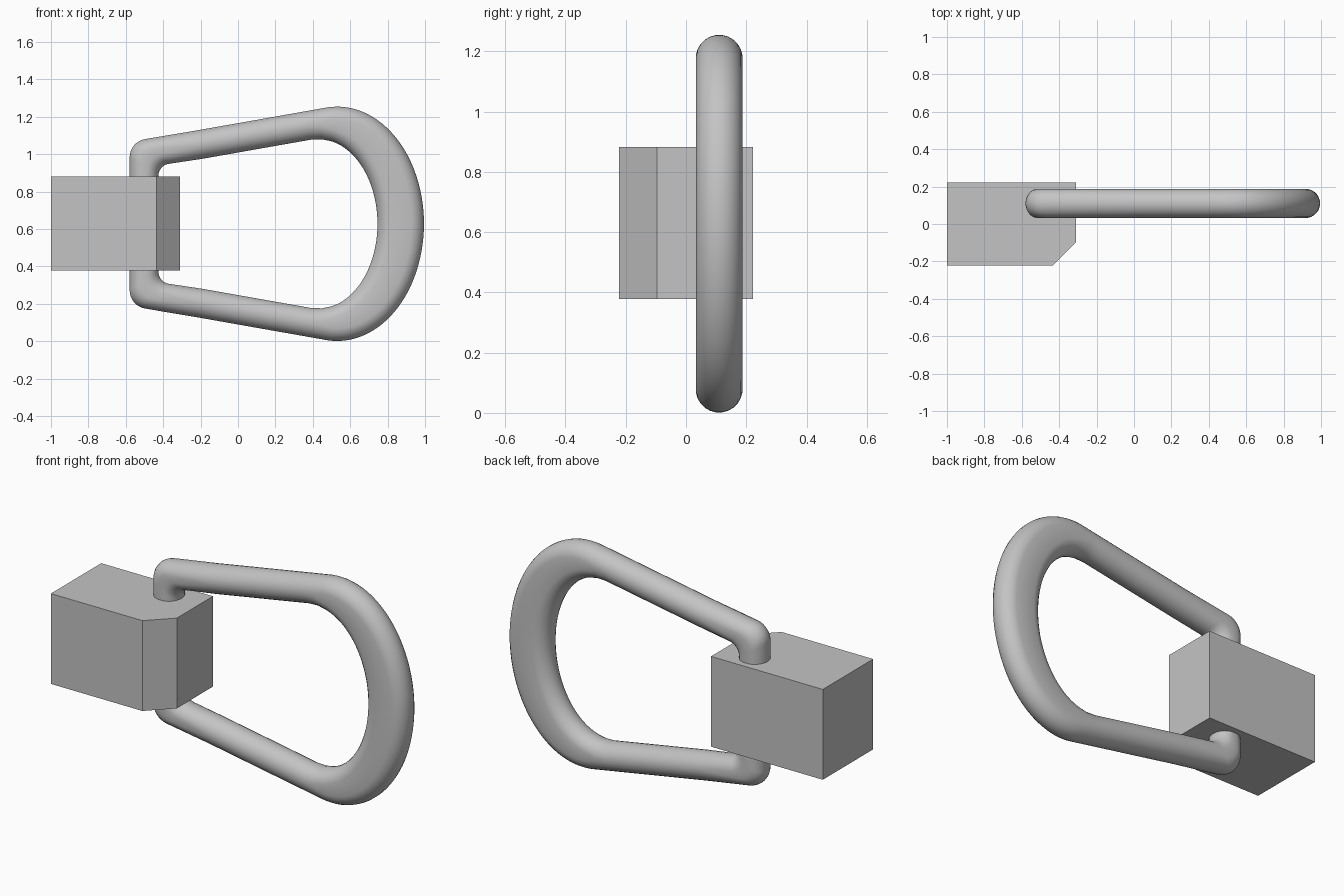
import bpy, bmesh, math
from mathutils import Vector

if "Cube" in bpy.data.objects:
    bpy.data.objects.remove(bpy.data.objects["Cube"], do_unlink=True)

MID_Z, RING_Y, R = 0.628, 0.11, 0.078
SLOPE = math.radians(10)
OUTER = (0.53, 0.465, 0.627)   # centre x, radius x, radius z
INNER = (0.43, 0.315, 0.452)

grey = bpy.data.materials.new("light grey")
grey.use_nodes = True
grey.diffuse_color = (0.55, 0.55, 0.55, 1)
grey.node_tree.nodes["Principled BSDF"].inputs["Base Color"].default_value = (0.55, 0.55, 0.55, 1)


def make_object(name, bm):
    bmesh.ops.recalc_face_normals(bm, faces=bm.faces)
    mesh = bpy.data.meshes.new(name)
    bm.to_mesh(mesh)
    bm.free()
    mesh.materials.append(grey)
    obj = bpy.data.objects.new(name, mesh)
    bpy.context.collection.objects.link(obj)
    return obj


def direction(angle):
    return Vector((math.cos(angle), math.sin(angle)))


def bow_point(angle):
    """Point of the outer ellipse whose normal has this angle."""
    cx, a, b = OUTER
    n = direction(angle)
    k = math.hypot(a * n.x, b * n.y)
    return Vector((cx + a * a * n.x / k, b * b * n.y / k))


def inner_point(p, n):
    """Inner outline hit when going inward from p along the normal."""
    cx, a, b = INNER
    px, pz, dx, dz = (p.x - cx) / a, p.y / b, -n.x / a, -n.y / b
    qa, qb, qc = dx * dx + dz * dz, px * dx + pz * dz, px * px + pz * pz - 1
    s = (-qb - math.sqrt(max(0, qb * qb - qa * qc))) / qa
    return p - n * s


# Upper half of the ring as pairs of outer and inner outline points
half = []
arm_angle = math.pi / 2 + SLOPE
for i in range(33):
    angle = arm_angle * i / 32
    p = bow_point(angle)
    half.append((p, inner_point(p, direction(angle))))

# Straight sloping arm
arm_normal = direction(arm_angle)
arm_start = bow_point(arm_angle)
along = Vector((-math.cos(SLOPE), -math.sin(SLOPE)))
mid = arm_start + along * 0.05
half.append((mid, inner_point(mid, arm_normal)))
for d in (0.11, 0.4, 0.7):
    p = arm_start + along * d
    half.append((p, p - arm_normal * 2 * R))

# Rounded corner, then the upright running through the block
for i in range(9):
    n = direction(arm_angle + (math.pi - arm_angle) * i / 8)
    half.append((Vector((-0.48, 0.355)) + n * 0.1,
                 Vector((-0.36, 0.256)) + n * 0.065))
for v in (0.2, 0):
    half.append((Vector((-0.58, v)), Vector((-0.425, v))))


def flip(p):
    return Vector((p.x, -p.y))


stations = half + [(flip(o), flip(i)) for o, i in half[-2:0:-1]]

# Sweep a flat-sided round section around the stations
SIDES = 24
bm = bmesh.new()
loops = []
for o, i in stations:
    centre, across = (o + i) / 2, (o - i).normalized()
    flat = max(0, (o - i).length / 2 - R)
    loop = []
    for k in range(SIDES):
        a = math.tau * (k + 0.5) / SIDES
        q = centre + across * (math.copysign(flat, math.cos(a)) + R * math.cos(a))
        loop.append(bm.verts.new((q.x, RING_Y + R * math.sin(a), MID_Z + q.y)))
    loops.append(loop)
for s, loop in enumerate(loops):
    nxt = loops[(s + 1) % len(loops)]
    for k in range(SIDES):
        j = (k + 1) % SIDES
        bm.faces.new((loop[k], loop[j], nxt[j], nxt[k]))
ring = make_object("pull_ring", bm)
bpy.context.view_layer.objects.active = ring
ring.select_set(True)
bpy.ops.object.shade_smooth_by_angle(angle=math.radians(40))

# Hinge block with one chamfered corner
bm = bmesh.new()
outline = [(-1, -0.222), (-0.435, -0.222), (-0.31, -0.097), (-0.31, 0.222), (-1, 0.222)]
base = bm.faces.new([bm.verts.new((x, y, 0.378)) for x, y in outline])
top = bmesh.ops.extrude_face_region(bm, geom=[base])["geom"]
bmesh.ops.translate(bm, vec=(0, 0, 0.504),
                    verts=[e for e in top if isinstance(e, bmesh.types.BMVert)])
make_object("hinge_block", bm)
